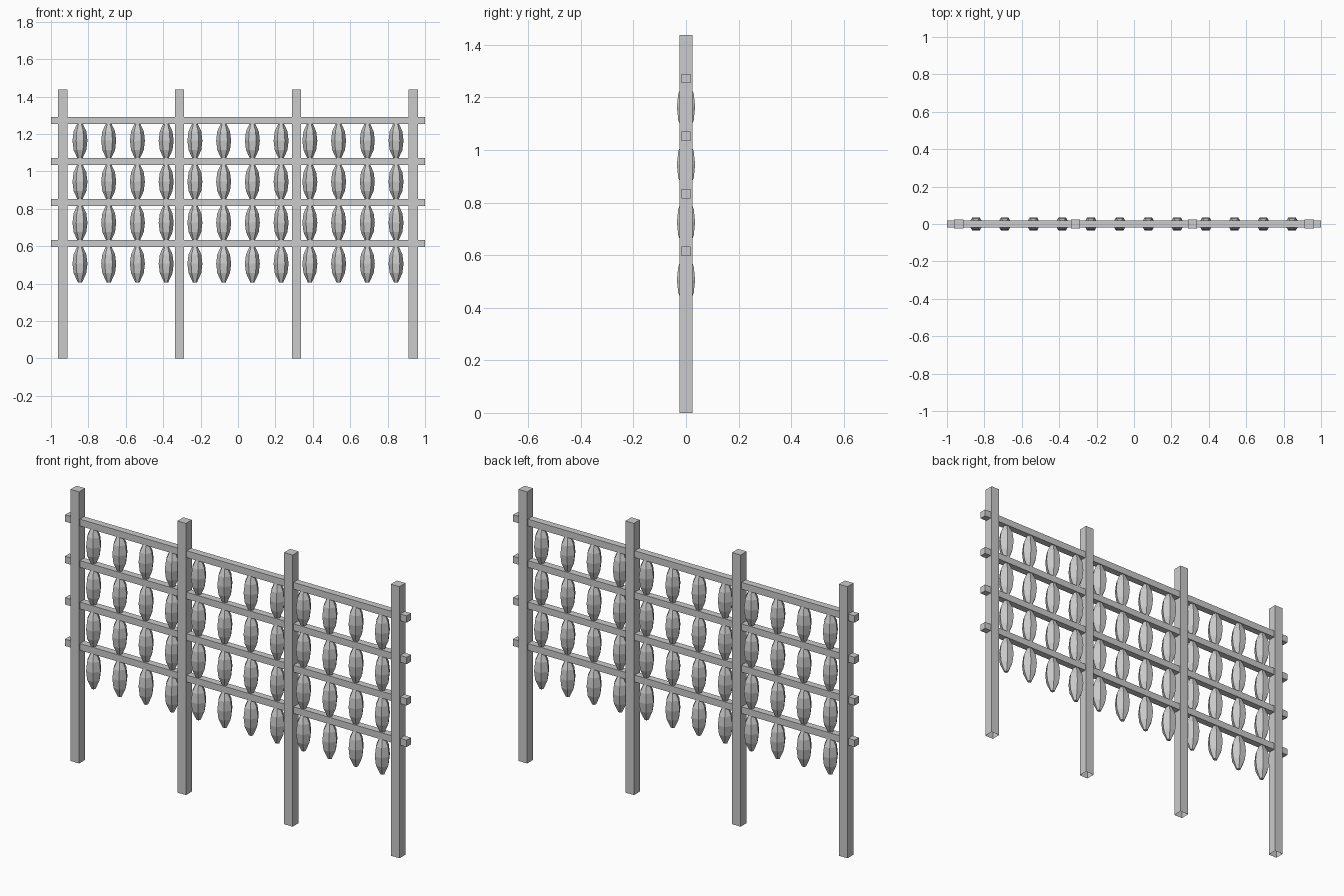
import bpy, bmesh, math

if "Cube" in bpy.data.objects:
    bpy.data.objects.remove(bpy.data.objects["Cube"])

POST_X = [-0.9375, -0.3125, 0.3125, 0.9375]
RAIL_Z = [0.614 + 0.2193 * i for i in range(4)]


def make_object(name, bm):
    bmesh.ops.recalc_face_normals(bm, faces=bm.faces)
    mesh = bpy.data.meshes.new(name)
    bm.to_mesh(mesh)
    bm.free()
    obj = bpy.data.objects.new(name, mesh)
    bpy.context.collection.objects.link(obj)
    return obj


def box(name, size, loc, open_bottom=False):
    bm = bmesh.new()
    bmesh.ops.create_cube(bm, size=1)
    bmesh.ops.scale(bm, vec=size, verts=bm.verts)
    if open_bottom:
        under = [f for f in bm.faces if f.normal.z < -0.9]
        bmesh.ops.delete(bm, geom=under, context='FACES_ONLY')
    make_object(name, bm).location = loc


# Upright posts, open where they meet the ground
for i, x in enumerate(POST_X):
    box(f"post_{i + 1}", (0.05, 0.05, 1.437), (x, 0, 0.7185), True)

# Horizontal rails
for i, z in enumerate(RAIL_Z):
    box(f"rail_{i + 1}", (2.0, 0.036, 0.036), (0, 0, z))

# Six-sided hanging pod, lathed from a short profile and shared by all copies
PROFILE = [(0.011, -0.1), (0.034, -0.05), (0.040, 0.0), (0.034, 0.05), (0.011, 0.1)]
bm = bmesh.new()
rings = [[bm.verts.new((r * math.cos(k * math.pi / 3), r * math.sin(k * math.pi / 3), z))
          for k in range(6)] for r, z in PROFILE]
for a, b in zip(rings, rings[1:]):
    for k in range(6):
        n = (k + 1) % 6
        bm.faces.new((a[k], a[n], b[n], b[k]))
bm.faces.new(rings[0][::-1])
bm.faces.new(rings[-1])
pod = make_object("hanging_pod", bm)

# Rows of pods below each rail
for row, z in enumerate(RAIL_Z):
    for col in range(12):
        obj = pod if row == col == 0 else bpy.data.objects.new("hanging_pod", pod.data)
        if obj is not pod:
            bpy.context.collection.objects.link(obj)
        obj.location = (-0.845 + col * 1.69 / 11, 0, z - 0.108)
